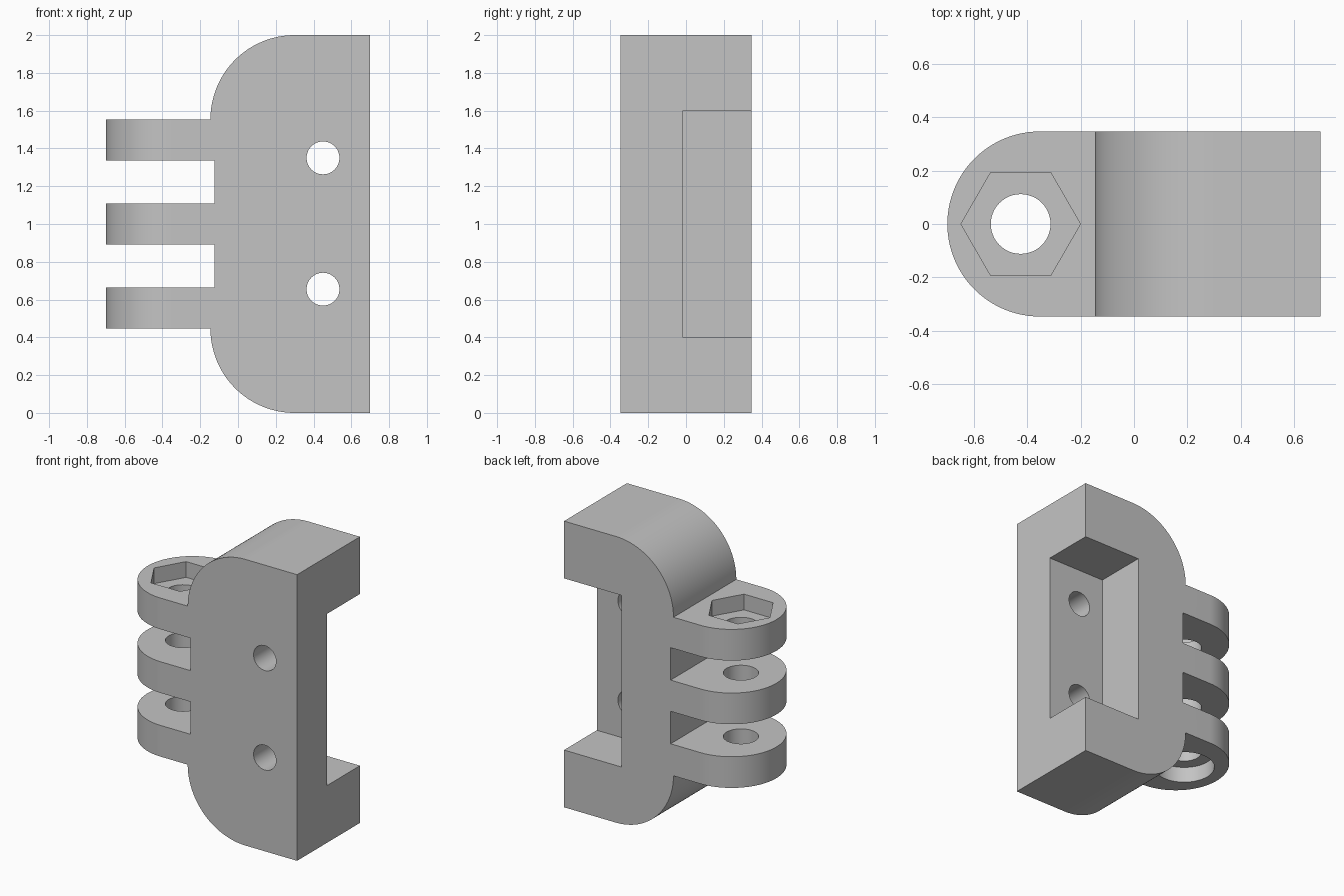
import bpy
import bmesh
import math
from mathutils import Vector

cube = bpy.data.objects.get("Cube")
if cube:
    bpy.data.objects.remove(cube, do_unlink=True)

HALF = 0.347            # half depth of the bracket
EDGE = 0.7              # half width
FINGER, GAP = 0.218, 0.227
FIRST = 1 - 1.5 * FINGER - GAP   # underside of the lowest finger
PIN_X = -0.425


def arc(cx, cy, r, start, end, steps):
    angles = [math.radians(start + (end - start) * i / steps) for i in range(steps + 1)]
    return [(cx + r * math.cos(a), cy + r * math.sin(a)) for a in angles]


def prism(name, points, axis, low, high):
    """Extrude a 2D outline along y (points are x, z) or z (points are x, y)."""
    bm = bmesh.new()
    if axis == "y":
        verts = [bm.verts.new((x, low, z)) for x, z in points]
        step = Vector((0, high - low, 0))
    else:
        verts = [bm.verts.new((x, y, low)) for x, y in points]
        step = Vector((0, 0, high - low))
    face = bm.faces.new(verts)
    moved = bmesh.ops.extrude_face_region(bm, geom=[face])["geom"]
    bmesh.ops.translate(bm, vec=step, verts=[v for v in moved if isinstance(v, bmesh.types.BMVert)])
    bmesh.ops.recalc_face_normals(bm, faces=bm.faces)
    mesh = bpy.data.meshes.new(name)
    bm.to_mesh(mesh)
    bm.free()
    obj = bpy.data.objects.new(name, mesh)
    bpy.context.collection.objects.link(obj)
    return obj


def ring(cx, cy, r, sides):
    return arc(cx, cy, r, 0, 360, sides)[:-1]


def carve(target, tool, operation="DIFFERENCE"):
    tool.hide_render = True
    mod = target.modifiers.new(tool.name, "BOOLEAN")
    mod.operation, mod.solver, mod.object = operation, "EXACT", tool
    bpy.context.view_layer.objects.active = target
    bpy.ops.object.modifier_apply(modifier=mod.name)
    bpy.data.objects.remove(tool, do_unlink=True)


# Front silhouette: rounded body with three fingers
radius = FIRST
side = 0.3 - radius
outline = [(EDGE, 0), (EDGE, 2)] + arc(0.3, 2 - radius, radius, 90, 180, 32)
for i in (2, 1, 0):
    bottom = FIRST + i * (FINGER + GAP)
    if i < 2:
        outline += [(-0.124, bottom + FINGER)]
    outline += [(-EDGE - 0.1, bottom + FINGER), (-EDGE - 0.1, bottom)]
    if i > 0:
        outline += [(-0.124, bottom)]
outline += arc(0.3, radius, radius, 180, 270, 32)
bracket = prism("hinge_bracket", outline, "y", -0.5, 0.5)

# Plan shape rounds the finger ends and trims the depth
plan = [(0.9, -HALF), (0.9, HALF)] + arc(HALF - EDGE, 0, HALF, 90, 270, 64)
carve(bracket, prism("plan_shape", plan, "z", -0.2, 2.2), "INTERSECT")

# Recess open to the back and the left side
recess = [(0.255, 0.4), (0.9, 0.4), (0.9, 1.6), (0.255, 1.6)]
carve(bracket, prism("recess_cutter", recess, "y", -0.015, 0.6))

# Screw holes through the front wall
for z in (0.655, 1.35):
    carve(bracket, prism("screw_hole_cutter", ring(0.45, z, 0.087, 48), "y", -0.6, 0.2))

# Pin hole, hexagonal nut pocket above and round counterbore below
carve(bracket, prism("pin_hole_cutter", ring(PIN_X, 0, 0.112, 48), "z", 0.2, 1.8))
top = 2 - FIRST
carve(bracket, prism("nut_pocket_cutter", ring(PIN_X, 0, 0.224, 6), "z", top - 0.11, 1.8))
carve(bracket, prism("head_pocket_cutter", ring(PIN_X, 0, 0.195, 64), "z", 0.2, FIRST + 0.11))

# Single grey finish
grey = bpy.data.materials.new("light_grey")
grey.use_nodes = True
colour = (0.55, 0.55, 0.55, 1)
grey.diffuse_color = colour
grey.node_tree.nodes["Principled BSDF"].inputs["Base Color"].default_value = colour
bracket.data.materials.clear()
bracket.data.materials.append(grey)
for poly in bracket.data.polygons:
    poly.material_index = 0

bpy.ops.object.select_all(action="DESELECT")
bracket.select_set(True)
bpy.context.view_layer.objects.active = bracket
bpy.ops.object.shade_smooth_by_angle(angle=math.radians(30))
